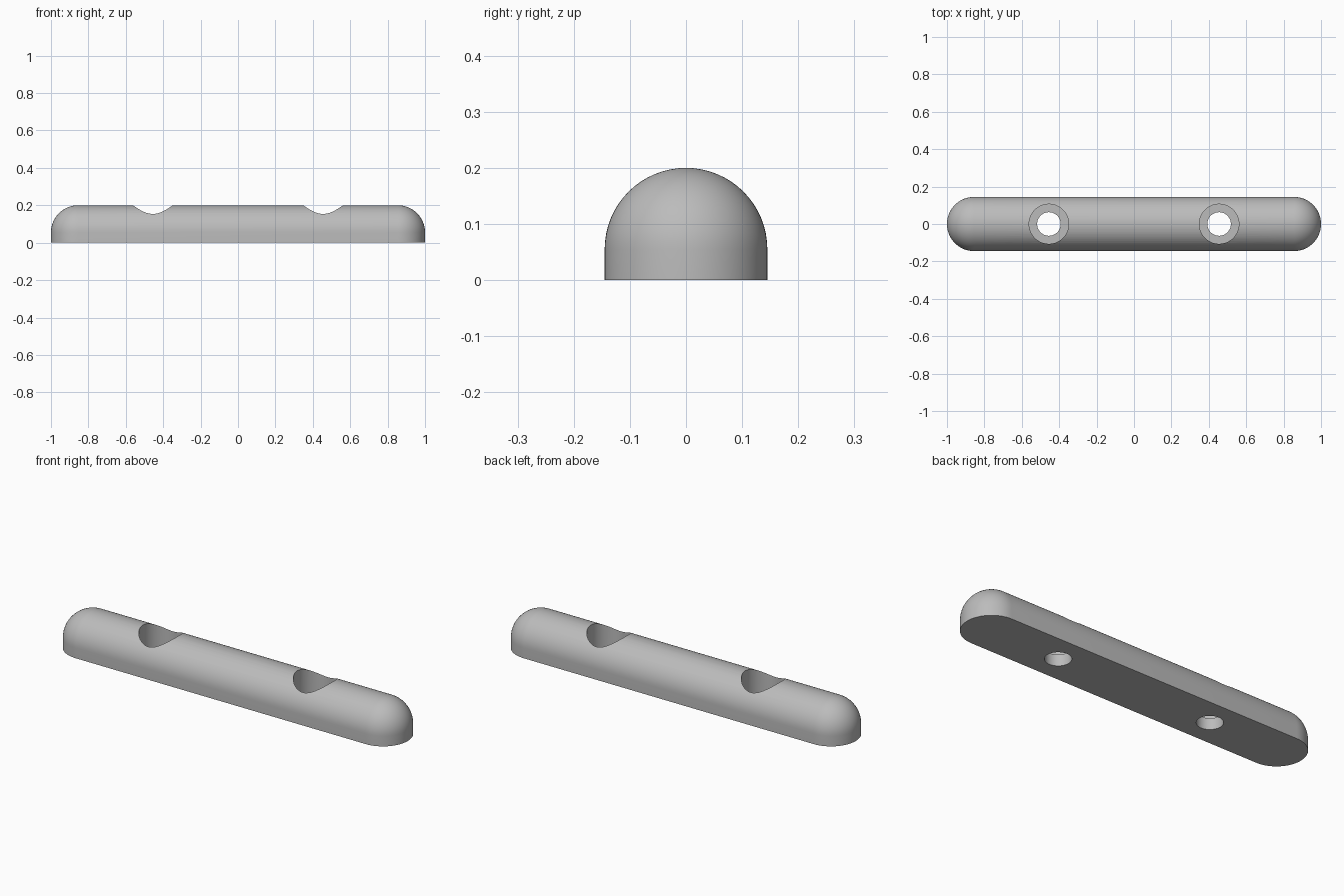
import bpy, bmesh
from math import sin, cos, pi, radians

cube = bpy.data.objects.get("Cube")
if cube:
    bpy.data.objects.remove(cube)

R, SIDE_H, HALF = 0.145, 0.055, 1.0      # bar radius, straight side height, half length
HOLE_X, BORE_R, HOLE_R, FLOOR = 0.455, 0.106, 0.063, 0.06
SEG, RINGS = 32, 16

grey = bpy.data.materials.new("satin grey")
grey.use_nodes = True
color = (0.5, 0.5, 0.5, 1)
grey.diffuse_color = color
grey.node_tree.nodes["Principled BSDF"].inputs["Base Color"].default_value = color


def loft(name, rings):
    """Skin a stack of closed rings into a capped solid."""
    bm = bmesh.new()
    loops = [[bm.verts.new(p) for p in ring] for ring in rings]
    n = len(loops[0])
    for low, high in zip(loops, loops[1:]):
        for i in range(n):
            j = (i + 1) % n
            bm.faces.new((low[i], low[j], high[j], high[i]))
    bm.faces.new(loops[0][::-1])
    bm.faces.new(loops[-1])
    bmesh.ops.remove_doubles(bm, verts=bm.verts, dist=1e-5)
    bmesh.ops.recalc_face_normals(bm, faces=bm.faces)
    mesh = bpy.data.meshes.new(name)
    bm.to_mesh(mesh)
    bm.free()
    mesh.materials.append(grey)
    obj = bpy.data.objects.new(name, mesh)
    bpy.context.collection.objects.link(obj)
    return obj


def stadium(r, z):
    """Ring with a half circle at each end of the bar."""
    ring = []
    for side in (1, -1):
        for i in range(SEG + 1):
            a = -pi / 2 + pi * i / SEG
            ring.append((side * (HALF - R + r * cos(a)), side * r * sin(a), z))
    return ring


def circle(x, r, z, n=64):
    return [(x + r * cos(2 * pi * i / n), r * sin(2 * pi * i / n), z) for i in range(n)]


# Bar: straight lower sides, domed top that shrinks to a ridge line
angles = [pi / 2 * i / RINGS for i in range(RINGS)]
dome = [stadium(R * cos(a), SIDE_H + R * sin(a)) for a in angles]
ridge = stadium(0, SIDE_H + R)
bar = loft("handle_bar", [stadium(R, 0)] + dome + [ridge])

# Stepped screw holes: narrow through hole under a wide counterbore
bpy.context.view_layer.objects.active = bar
bar.select_set(True)
for x in (-HOLE_X, HOLE_X):
    steps = [(HOLE_R, -0.1), (HOLE_R, FLOOR), (BORE_R, FLOOR), (BORE_R, 0.3)]
    cutter = loft("hole_cutter", [circle(x, r, z) for r, z in steps])
    cutter.hide_render = True
    cut = bar.modifiers.new("screw_hole", "BOOLEAN")
    cut.operation, cut.solver, cut.object = "DIFFERENCE", "EXACT", cutter
    bpy.ops.object.modifier_apply(modifier=cut.name)
    bpy.data.objects.remove(cutter)

bpy.ops.object.shade_smooth_by_angle(angle=radians(30))
